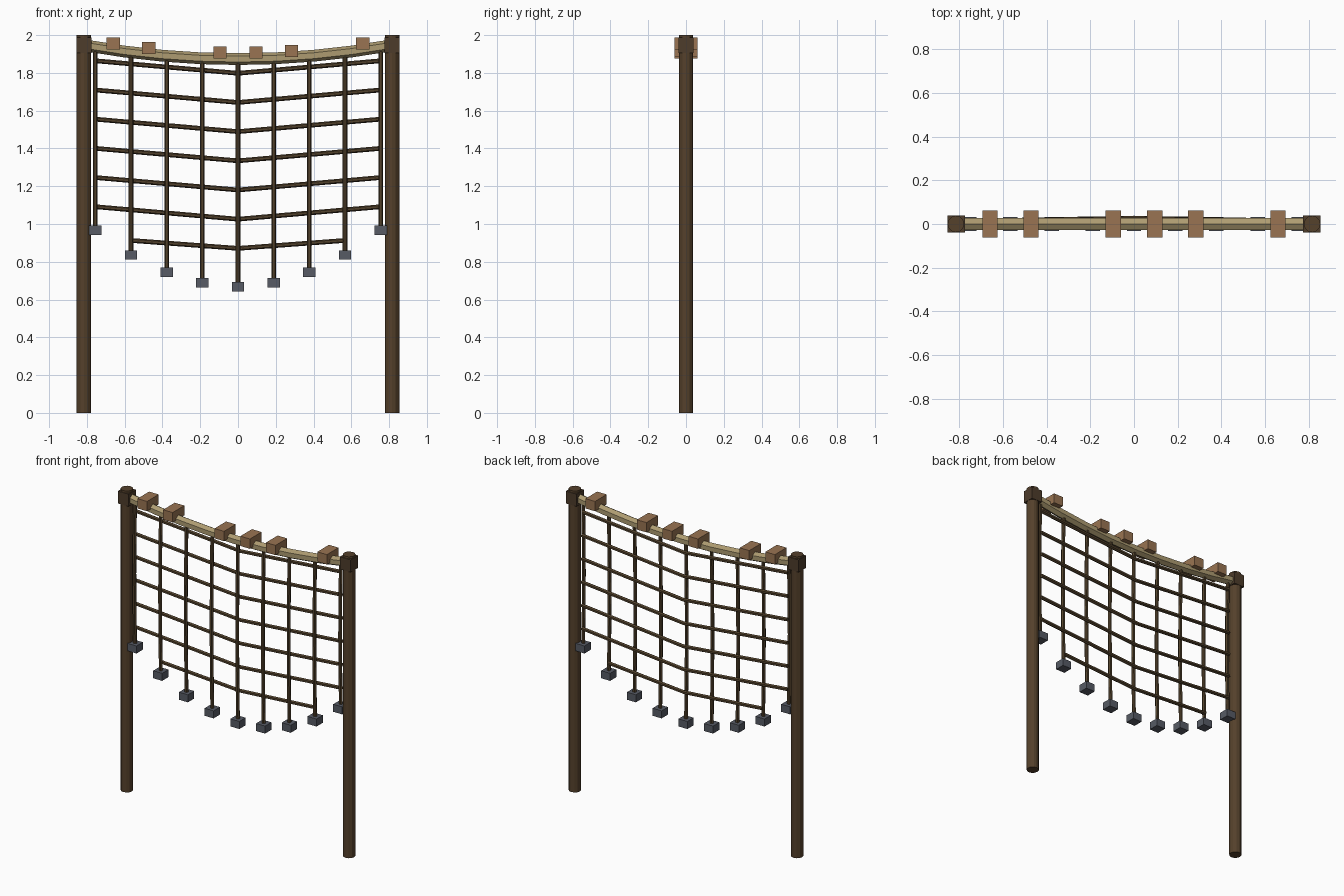
import bpy, bmesh, math
from mathutils import Vector

if "Cube" in bpy.data.objects:
    bpy.data.objects.remove(bpy.data.objects["Cube"])


def mat(name, c):
    m = bpy.data.materials.new(name)
    m.diffuse_color = (*c, 1)
    m.use_nodes = True
    m.node_tree.nodes["Principled BSDF"].inputs["Base Color"].default_value = m.diffuse_color
    return m


WOOD = mat("dark wood", (0.09, 0.052, 0.024))
CAP = mat("post cap brown", (0.075, 0.045, 0.024))
TAN = mat("tan rope", (0.42, 0.33, 0.165))
NET = mat("net rope", (0.085, 0.054, 0.025))
CORK = mat("cork", (0.32, 0.175, 0.085))
LEAD = mat("lead grey", (0.095, 0.105, 0.13))


def finish(name, bm, m):
    bmesh.ops.recalc_face_normals(bm, faces=bm.faces)
    me = bpy.data.meshes.new(name)
    bm.to_mesh(me)
    bm.free()
    me.materials.append(m)
    ob = bpy.data.objects.new(name, me)
    bpy.context.collection.objects.link(ob)


def box(name, c, s, m):
    bm = bmesh.new()
    bmesh.ops.create_cube(bm, size=1)
    for v in bm.verts:
        v.co = Vector([c[i] + v.co[i] * s[i] for i in range(3)])
    finish(name, bm, m)


def tube(name, pts, r, m, sides=6):
    """Polygonal tube through points lying roughly in the XZ plane."""
    pts = [Vector(p) for p in pts]
    bm = bmesh.new()
    rings = []
    for i, p in enumerate(pts):
        t = (pts[min(i + 1, len(pts) - 1)] - pts[max(i - 1, 0)]).normalized()
        a = t.cross(Vector((0, 1, 0))).normalized()
        b = t.cross(a)
        ang = [2 * math.pi * k / sides for k in range(sides)]
        rings.append([bm.verts.new(p + r * (math.cos(q) * a + math.sin(q) * b)) for q in ang])
    for u, w in zip(rings, rings[1:]):
        for k in range(sides):
            n = (k + 1) % sides
            bm.faces.new((u[k], u[n], w[n], w[k]))
    bm.faces.new(rings[0])
    bm.faces.new(rings[-1])
    finish(name, bm, m)


def sag(x):
    return 1.873 + 0.071 * (x / 0.8) ** 2


# posts with square caps
for s, side in ((-1, "left"), (1, "right")):
    tube(side + "_post", [(s * 0.816, 0, 0), (s * 0.816, 0, 2)], 0.038, WOOD, 12)
    box(side + "_post_cap", (s * 0.815, 0, 1.946), (0.079, 0.079, 0.082), CAP)

# sagging head rope, an edge on top
tube("head_rope", [(0.2 * i, 0, sag(0.2 * i)) for i in range(-4, 5)], 0.031, TAN)

# cork floats
for x in (-0.66, -0.472, -0.095, 0.095, 0.283, 0.66):
    box("float", (x, 0, sag(x) + 0.034), (0.07, 0.122, 0.065), CORK)

# hanging ropes, slightly bowed to the front, with weights
weight_z = (0.668, 0.688, 0.744, 0.836, 0.967)
for i in range(-4, 5):
    x, top, low = i * 0.1888, sag(i * 0.1888), weight_z[abs(i)]
    tube("hanging_rope", [(x, -0.008 * math.sin(math.pi * k / 4), top + (low - top) * k / 4)
                          for k in range(5)], 0.0125, NET)
    box("weight", (x, 0, low), (0.066, 0.066, 0.05), LEAD)

# cross ropes in a shallow V
for k in range(7):
    z = 1.798 - 0.1545 * k
    w, rise = (0.567, 0.042) if k == 6 else (0.755, 0.066)
    bow = 0.012 + 0.015 * math.sin(math.pi * (k + 0.5) / 7)
    tube("cross_rope", [(-w, bow * 0.5, z + rise), (0, bow, z), (w, bow * 0.5, z + rise)], 0.0125, NET)
